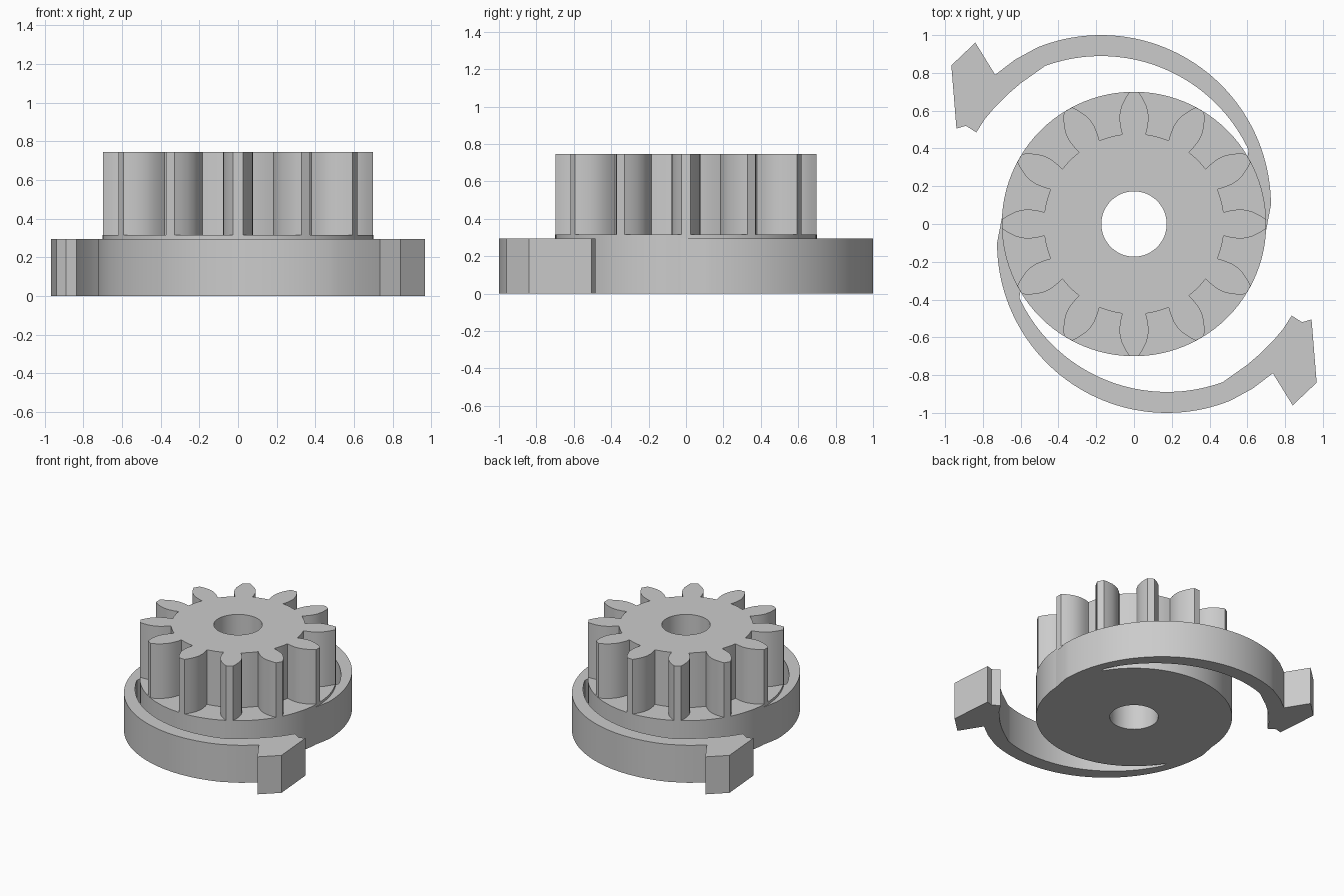
import bpy, bmesh
from math import sin, cos, pi, radians
from mathutils import Vector, Matrix

cube = bpy.data.objects.get("Cube")
if cube:
    bpy.data.objects.remove(cube, do_unlink=True)

grey = bpy.data.materials.new("plain grey")
grey.use_nodes = True
grey.diffuse_color = (0.6, 0.6, 0.6, 1)
grey.node_tree.nodes["Principled BSDF"].inputs["Base Color"].default_value = grey.diffuse_color


def arc(cx, cy, r, start, end, steps):
    """Points along a circular arc, angles in degrees."""
    angles = [radians(start + (end - start) * i / steps) for i in range(steps + 1)]
    return [Vector((cx + r * cos(a), cy + r * sin(a))) for a in angles]


def circle(r, n=96):
    return arc(0, 0, r, 0, 360, n)[:-1]


def extrude_outline(name, loops, bottom, top, open_bottom=False):
    """Fill an outline, with optional hole loops, and extrude it upwards."""
    bm = bmesh.new()
    edges = []
    for loop in loops:
        vs = [bm.verts.new((p.x, p.y, bottom)) for p in loop]
        edges += [bm.edges.new((v, vs[i - 1])) for i, v in enumerate(vs)]
    bmesh.ops.triangle_fill(bm, edges=edges, use_beauty=True, normal=(0, 0, 1))
    base = bm.faces[:]
    made = bmesh.ops.extrude_face_region(bm, geom=base, use_keep_orig=True)["geom"]
    raised = [g for g in made if isinstance(g, bmesh.types.BMVert)]
    bmesh.ops.translate(bm, verts=raised, vec=(0, 0, top - bottom))
    bmesh.ops.recalc_face_normals(bm, faces=bm.faces)
    if open_bottom:
        hidden = [f for f in bm.faces if all(v.co.z < bottom + 1e-4 for v in f.verts)]
        bmesh.ops.delete(bm, geom=hidden, context="FACES_ONLY")
    mesh = bpy.data.meshes.new(name)
    bm.to_mesh(mesh)
    bm.free()
    mesh.materials.append(grey)
    obj = bpy.data.objects.new(name, mesh)
    bpy.context.collection.objects.link(obj)
    bpy.ops.object.select_all(action="DESELECT")
    obj.select_set(True)
    bpy.context.view_layer.objects.active = obj
    bpy.ops.object.shade_smooth_by_angle(angle=radians(28))
    return obj


DISC_R, HOLE_R, DISC_TOP = 0.70, 0.173, 0.315

# Base disc with a through bore
extrude_outline("base_disc", [circle(DISC_R), circle(HOLE_R)], 0, DISC_TOP)

# Pinion: one tooth flank (radius, half width), mirrored and repeated
flank = [(0.474, 0.062), (0.51, 0.071), (0.55, 0.077), (0.59, 0.075),
         (0.63, 0.064), (0.67, 0.044), (0.699, 0.025)]
tooth = [Vector((r, -w)) for r, w in flank] + [Vector((r, w)) for r, w in reversed(flank)]
teeth = 12
gear = []
for i in range(teeth):
    turn = Matrix.Rotation(2 * pi * i / teeth, 2)
    gear += [turn @ p for p in tooth]
    # Root floor between neighbouring teeth
    gear += [turn @ p for p in arc(0, 0, 0.478, 11, 19, 2)]
extrude_outline("gear_teeth", [gear, circle(HOLE_R)], DISC_TOP, 0.745, open_bottom=True)

# Spring arm: curved outer edge, barbed tip, curved inner edge, root inside the disc
outer = [Vector((0.70, -0.03))] + arc(-0.175, 0.1, 0.9, 0, 112, 48)
tip = [Vector(p) for p in [
    (-0.63, 0.87), (-0.735, 0.79), (-0.84, 0.96), (-0.967, 0.84), (-0.94, 0.505),
    (-0.89, 0.52), (-0.835, 0.485), (-0.79, 0.555), (-0.735, 0.62), (-0.67, 0.685),
    (-0.6, 0.745)]]
inner = arc(-0.175, 0.026, 0.863, 110, 25, 40)
root = arc(0, 0, 0.692, 30, -2, 12)
arm = outer + tip + inner + root

for name, angle in (("back_spring_arm", 0), ("front_spring_arm", pi)):
    turn = Matrix.Rotation(angle, 2)
    extrude_outline(name, [[turn @ p for p in arm]], 0, 0.295)
